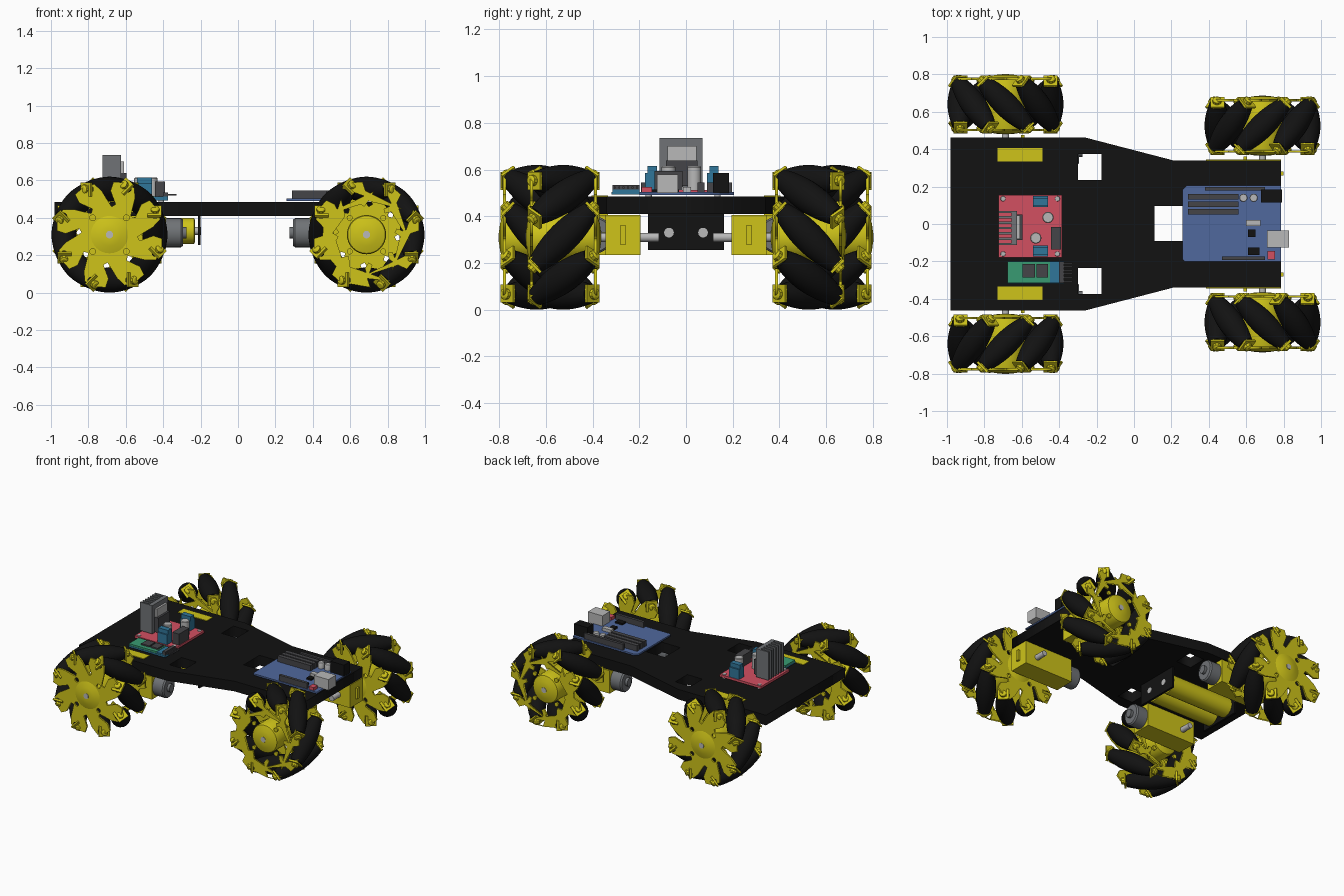
import bpy, bmesh, math
from mathutils import Matrix, Vector

if "Cube" in bpy.data.objects:
    bpy.data.objects.remove(bpy.data.objects["Cube"])


def material(name, *rgb):
    m = bpy.data.materials.new(name)
    m.diffuse_color = (*rgb, 1)
    m.use_nodes = True
    m.node_tree.nodes["Principled BSDF"].inputs["Base Color"].default_value = m.diffuse_color
    return m


YELLOW = material("yellow", 0.62, 0.55, 0.01)
BLACK = material("black", 0.006, 0.006, 0.006)
RED = material("red", 0.65, 0.08, 0.12)
BLUE = material("blue", 0.08, 0.14, 0.34)
TEAL = material("terminal_blue", 0.03, 0.18, 0.32)
GREEN = material("green", 0.04, 0.33, 0.17)
DARK = material("dark_grey", 0.06, 0.06, 0.065)
GREY = material("grey", 0.16, 0.17, 0.18)
SILVER = material("silver", 0.48, 0.48, 0.48)


def finish(name, bm, mat, smooth=True):
    bmesh.ops.recalc_face_normals(bm, faces=bm.faces)
    me = bpy.data.meshes.new(name)
    bm.to_mesh(me)
    bm.free()
    if smooth:
        me.polygons.foreach_set("use_smooth", [True] * len(me.polygons))
        me.set_sharp_from_angle(angle=math.radians(32))
    me.materials.append(mat)
    ob = bpy.data.objects.new(name, me)
    bpy.context.collection.objects.link(ob)
    return ob


def box(bm, x, y, z, m=Matrix()):
    size = Matrix.Diagonal((x[1] - x[0], y[1] - y[0], z[1] - z[0], 1))
    mid = Matrix.Translation([(a + b) / 2 for a, b in (x, y, z)])
    bmesh.ops.create_cube(bm, size=1, matrix=m @ mid @ size)


def boxes(name, mat, *dims):
    bm = bmesh.new()
    for x, y, z in dims:
        box(bm, x, y, z)
    return finish(name, bm, mat, False)


def lathe(bm, profile, m=Matrix(), n=20):
    """Revolve (height, radius) points about local z."""
    rings = [[bm.verts.new(m @ Vector((r * math.cos(k * math.tau / n), r * math.sin(k * math.tau / n), h)))
              for k in range(n)] for h, r in profile]
    for a, b in zip(rings, rings[1:]):
        for k in range(n):
            bm.faces.new((a[k], a[k - 1], b[k - 1], b[k]))
    bm.faces.new(rings[0])
    bm.faces.new(rings[-1])


def plate(name, loops, thick, mat, m):
    """Extruded flat outline; later loops become holes."""
    cu = bpy.data.curves.new(name, "CURVE")
    cu.dimensions, cu.fill_mode, cu.extrude = "2D", "BOTH", thick / 2
    for pts in loops:
        sp = cu.splines.new("POLY")
        sp.points.add(len(pts) - 1)
        for p, (x, y) in zip(sp.points, pts):
            p.co = (x, y, 0, 1)
        sp.use_cyclic_u = True
    tmp = bpy.data.objects.new("tmp", cu)
    bpy.context.collection.objects.link(tmp)
    bpy.context.view_layer.update()
    me = bpy.data.meshes.new_from_object(tmp.evaluated_get(bpy.context.evaluated_depsgraph_get()))
    bpy.data.objects.remove(tmp)
    bm = bmesh.new()
    bm.from_mesh(me)
    bmesh.ops.remove_doubles(bm, verts=bm.verts, dist=1e-5)
    bm.transform(m)
    return finish(name, bm, mat, False)


def polar(r, deg):
    return r * math.cos(math.radians(deg)), r * math.sin(math.radians(deg))


def rect(x0, x1, y0, y1):
    return [(x0, y0), (x1, y0), (x1, y1), (x0, y1)]


ALONG_X = Matrix.Rotation(math.pi / 2, 4, "Y")
ALONG_Y = Matrix.Rotation(-math.pi / 2, 4, "X")
UPRIGHT = Matrix.Rotation(math.pi / 2, 4, "X")
T = Matrix.Translation


def wheel(name, cx, cy):
    s = -1 if cx * cy > 0 else 1
    base = T((cx, cy, 0.31))
    rollers, tabs, hub, axle = (bmesh.new() for _ in range(4))
    R, rc = 0.31, 0.243
    prof = [(t, R - math.hypot(rc, t * 0.707)) for t in [0.165 * k / 6 for k in range(-6, 7)]]
    for k in range(8):
        a = k * math.pi / 4
        e = Vector((math.cos(a), 0, math.sin(a)))
        u = (Vector((-math.sin(a), 0, math.cos(a))) * s + Vector((0, 1, 0))).normalized()
        m = Matrix((e, u.cross(e), u)).transposed().to_4x4()
        m.translation = e * rc
        m = base @ m
        lathe(rollers, prof, m, 18)
        # bent tabs and bolts at both roller ends
        for d in (-1, 1):
            box(tabs, (-0.04, 0.036), (-0.038, 0.038), sorted((d * 0.169, d * 0.181)), m)
            lathe(tabs, [(d * 0.165, 0.024), (d * 0.197, 0.024), (d * 0.203, 0.015)], m, 10)
    finish(name + "_rollers", rollers, BLACK)
    finish(name + "_roller_brackets", tabs, YELLOW)
    # slotted side plates
    sector = [(0.283, 0), (0.29, 12), (0.283, 24), (0.235, 27), (0.165, 17),
              (0.15, 24), (0.18, 31), (0.235, 38)]
    holes = [[tuple(c + d for c, d in zip(polar(0.127, 45 + 90 * j), polar(0.016, 36 * i)))
              for i in range(10)] for j in range(4)]
    for d in (-1, 1):
        off = d * s * 28.7
        outline = [polar(r, k * 45 + s * d * (g - 12) + off) for k in range(8) for r, g in sector]
        plate(name + "_side_plate", [outline] + holes, 0.012, YELLOW, base @ T((0, d * 0.137, 0)) @ UPRIGHT)
    # domed hub and axle
    half = [(0.16, 0.03), (0.156, 0.06), (0.143, 0.1), (0.13, 0.105)]
    lathe(hub, [(-h, r) for h, r in half] + half[::-1], base @ ALONG_Y, 32)
    finish(name + "_hub", hub, YELLOW)
    d = math.copysign(1, cy)
    lathe(axle, [(-0.41 * d, 0.02), (0.163 * d, 0.02)], base @ ALONG_Y, 14)
    finish(name + "_axle", axle, SILVER)


def motor(name, sx, cy):
    # gearbox with locating nub and end tab, plus the motor can
    d = math.copysign(1, cy)
    g = boxes(name + "_gearbox", YELLOW,
              (sorted((sx * 0.385, sx * 0.785)), (cy - 0.075, cy + 0.075), (0.235, 0.405)),
              (sorted((sx * 0.785, sx * 0.80)), (cy - 0.012, cy + 0.012), (0.28, 0.36)),
              (sorted((sx * 0.585, sx * 0.605)), sorted((cy, cy + d * 0.09)), (0.31, 0.33)))
    bm = bmesh.new()
    m = T((0, cy, 0.32)) @ Matrix.Diagonal((1, 0.88, 1, 1)) @ ALONG_X
    lathe(bm, [(sx * h, r) for h, r in ((0.39, 0.078), (0.305, 0.078), (0.295, 0.07), (0.295, 0.03), (0.275, 0.03))], m, 24)
    finish(name + "_can", bm, GREY)


for sx, end, wy, my in ((-1, "rear", 0.64, 0.385), (1, "front", 0.525, 0.27)):
    for sy, side in ((-1, "right"), (1, "left")):
        wheel(f"{end}_{side}_wheel", sx * 0.687, sy * wy)
        motor(f"{end}_{side}_motor", sx, sy * my)

# chassis deck with cut-outs
half = [(-0.98, 0.462), (-0.26, 0.462), (0.21, 0.34), (0.785, 0.34)]
plate("chassis_deck", [half + [(x, -y) for x, y in half[::-1]], rect(-0.3, -0.175, 0.235, 0.375),
                       rect(-0.3, -0.175, -0.375, -0.235), rect(0.11, 0.26, -0.09, 0.095)],
      0.075, BLACK, T((0, 0, 0.447)))
boxes("deck_motor_pads", YELLOW, *[((-0.73, -0.49), y, (0.4, 0.489)) for y in ((0.335, 0.405), (-0.405, -0.335))])

# battery holder and two cells
boxes("battery_holder", BLACK, *[(x, (-0.163, 0.163), (0.255, 0.415)) for x in ((-0.215, -0.2), (-0.76, -0.745))])
cells, nubs = bmesh.new(), bmesh.new()
for y in (-0.073, 0.073):
    lathe(cells, [(-0.745, 0.06), (-0.74, 0.069), (-0.235, 0.069), (-0.23, 0.06)], T((0, y, 0.33)) @ ALONG_X, 28)
    lathe(nubs, [(-0.24, 0.021), (-0.197, 0.021)], T((0, y, 0.33)) @ ALONG_X, 16)
finish("battery_cells", cells, YELLOW)
finish("battery_terminals", nubs, SILVER)


def cans(name, mat, items):
    bm = bmesh.new()
    for x, y, r, z0, z1 in items:
        lathe(bm, [(z0, r), (z1 - 0.005, r), (z1, r * 0.88)], T((x, y, 0)), 18)
    finish(name, bm, mat)


# controller board
plate("controller_board", [[(0.26, -0.19), (0.27, -0.2), (0.785, -0.2), (0.785, 0.205), (0.28, 0.205), (0.26, 0.185)]],
      0.012, BLUE, T((0, 0, 0.497)))
boxes("controller_headers", DARK, ((0.29, 0.56), (0.05, 0.08), (0.5, 0.545)), ((0.29, 0.56), (0.09, 0.12), (0.5, 0.545)),
      ((0.29, 0.56), (0.13, 0.16), (0.5, 0.545)), ((0.38, 0.7), (0.178, 0.198), (0.5, 0.545)),
      ((0.47, 0.7), (-0.193, -0.173), (0.5, 0.545)))
boxes("controller_chips", BLACK, ((0.61, 0.67), (-0.165, -0.125), (0.5, 0.515)), ((0.61, 0.65), (-0.07, -0.03), (0.5, 0.515)),
      ((0.68, 0.79), (0.115, 0.185), (0.5, 0.585)))
boxes("usb_socket", SILVER, ((0.71, 0.83), (-0.125, -0.035), (0.5, 0.58)))
boxes("crystal", SILVER, ((0.6, 0.675), (-0.012, 0.022), (0.5, 0.525)))
boxes("reset_button", RED, ((0.715, 0.755), (-0.19, -0.145), (0.5, 0.525)))
cans("controller_capacitors", SILVER, [(x, 0.14, 0.022, 0.5, 0.545) for x in (0.585, 0.64)])

# motor driver board
boxes("driver_board", RED, ((-0.725, -0.385), (-0.18, 0.155), (0.495, 0.512)))
cans("driver_standoffs", SILVER, [(x, y, 0.014, 0.483, 0.516) for x in (-0.7, -0.41) for y in (-0.16, 0.135)])
boxes("heatsink", GREY, ((-0.655, -0.625), (-0.113, 0.07), (0.525, 0.735)),
      *[((-0.725, -0.655), (y - 0.006, y + 0.006), (0.525, 0.735))
        for y in [-0.107 + k * 0.171 / 6 for k in range(7)]])
boxes("driver_chip", DARK, ((-0.625, -0.595), (-0.085, 0.05), (0.53, 0.64)))
boxes("driver_chip_tab", SILVER, ((-0.625, -0.61), (-0.08, 0.045), (0.64, 0.7)))
cans("driver_capacitors", SILVER, [(-0.46, 0.035, 0.03, 0.51, 0.615), (-0.525, -0.075, 0.03, 0.51, 0.615)])
boxes("driver_terminals", TEAL, *[((-0.54, -0.46), y, z) for y, z in (
    ((0.09, 0.15), (0.51, 0.585)), ((0.1, 0.14), (0.585, 0.615)),
    ((-0.175, -0.115), (0.51, 0.585)), ((-0.165, -0.125), (0.585, 0.615)))])
boxes("power_terminal", DARK, ((-0.445, -0.39), (-0.135, -0.015), (0.51, 0.595)))

# wireless module with pin row
boxes("wireless_board", GREEN, ((-0.675, -0.45), (-0.315, -0.2), (0.505, 0.518)))
boxes("wireless_carrier", TEAL, ((-0.675, -0.375), (-0.318, -0.197), (0.493, 0.505)), ((-0.45, -0.375), (-0.315, -0.2), (0.505, 0.515)))
boxes("wireless_chips", DARK, ((-0.595, -0.53), (-0.285, -0.215), (0.515, 0.528)), ((-0.52, -0.46), (-0.285, -0.215), (0.515, 0.528)),
      ((-0.4, -0.375), (-0.315, -0.2), (0.51, 0.535)),
      *[((-0.4, -0.33), (y - 0.004, y + 0.004), (0.52, 0.528)) for y in [-0.305 + 0.019 * k for k in range(6)]])
